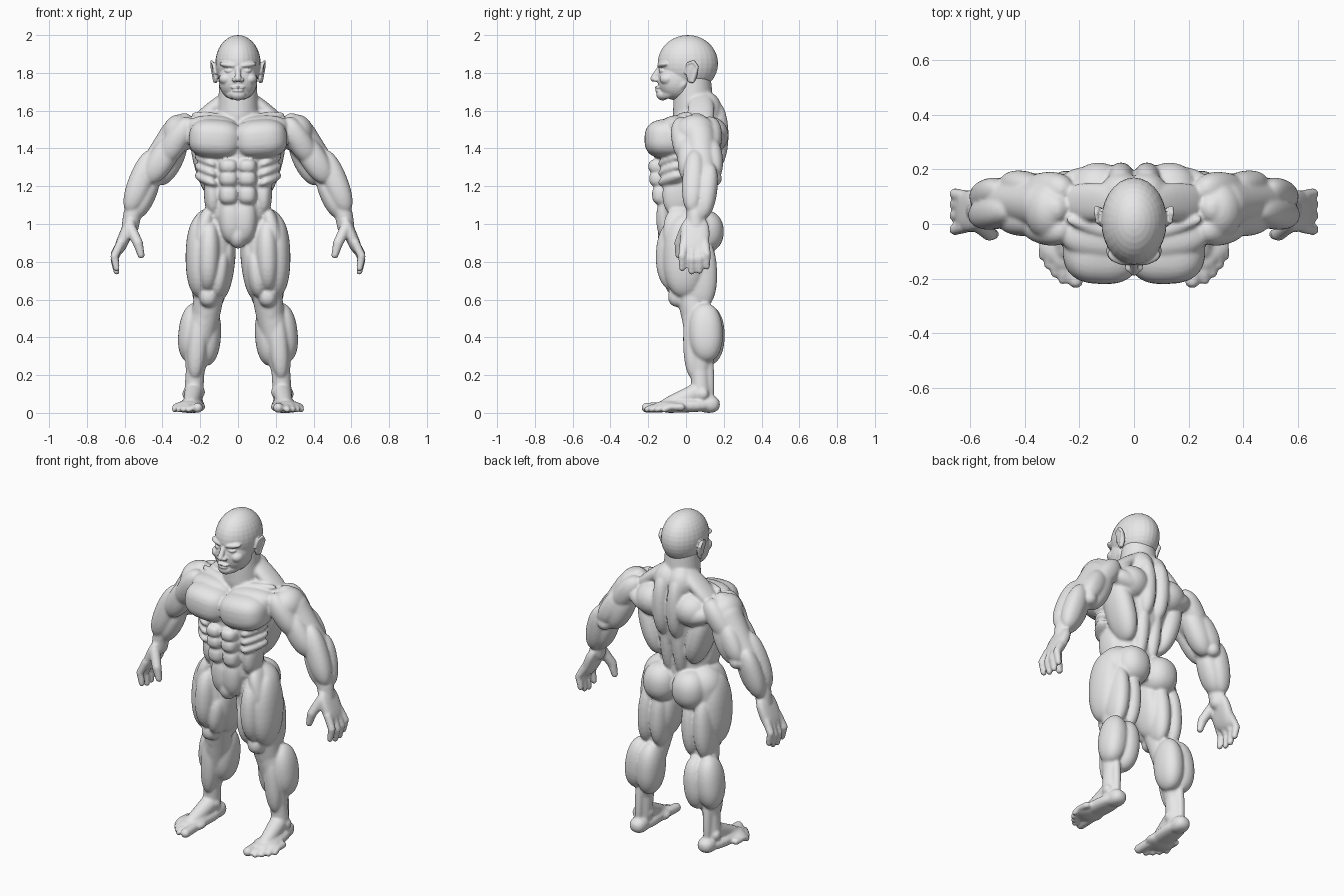
import bpy
import bmesh
import math
from mathutils import Matrix, Vector

cube = bpy.data.objects.get("Cube")
if cube:
    bpy.data.objects.remove(cube, do_unlink=True)

FRONT, SIDE, UP = Vector((0, -1, 0)), Vector((1, 0, 0)), Vector((0, 0, 1))
CENTIMETRE = 0.01

skin = bpy.data.materials.new("plain_grey")
skin.use_nodes = True
skin.diffuse_color = (0.8, 0.8, 0.8, 1)
skin.node_tree.nodes["Principled BSDF"].inputs["Base Color"].default_value = skin.diffuse_color


def pillow(bm, matrix, full):
    """Unit ball, squared off when full is below one, placed by the matrix."""
    verts = bmesh.ops.create_uvsphere(bm, u_segments=28, v_segments=18, radius=1)["verts"]
    for v in verts:
        v.co = matrix @ Vector([math.copysign(abs(c) ** full, c) for c in v.co])


def blob(bm, centre, radii, full=1):
    pillow(bm, Matrix.Translation(centre) @ Matrix.Diagonal((*radii, 1)), full)


def muscle(bm, start, end, width, depth, out=FRONT, full=0.9):
    """Belly stretched from start to end, its depth measured along out."""
    start, end = Vector(start), Vector(end)
    axis = (end - start).normalized()
    deep = (out - axis * out.dot(axis)).normalized()
    wide = deep.cross(axis)
    half = (end - start).length / 2
    matrix = Matrix((wide * width, deep * depth, axis * half)).transposed().to_4x4()
    matrix.translation = (start + end) / 2
    pillow(bm, matrix, full)


def limb(bm, *joints):
    """Round tapered tube through joints given as x, y, z, radius."""
    for x, y, z, r in joints:
        blob(bm, (x, y, z), (r, r, r))
    for first, last in zip(joints, joints[1:]):
        a, b = Vector(first[:3]), Vector(last[:3])
        turn = (b - a).to_track_quat("Z", "Y").to_matrix().to_4x4()
        bmesh.ops.create_cone(bm, cap_ends=True, segments=28, radius1=first[3], radius2=last[3],
                              depth=(b - a).length, matrix=Matrix.Translation((a + b) / 2) @ turn)


def loft(bm, rings, sides=40):
    """Skin over level ellipses given as z, y, half width, half depth."""
    loops = []
    for z, y, rx, ry in rings:
        angles = [math.tau * i / sides for i in range(sides)]
        loops.append([bm.verts.new((rx * math.cos(t), y + ry * math.sin(t), z)) for t in angles])
    for low, high in zip(loops, loops[1:]):
        for i in range(sides):
            j = (i + 1) % sides
            bm.faces.new((low[i], low[j], high[j], high[i]))
    bm.faces.new(loops[0][::-1])
    bm.faces.new(loops[-1])


def finish(bm, name, voxel, passes):
    """Mirror the left half, fuse it into one skin and soften it."""
    bmesh.ops.scale(bm, vec=Vector((1, 1, 1)) * CENTIMETRE, verts=bm.verts)
    bmesh.ops.recalc_face_normals(bm, faces=bm.faces)
    mesh = bpy.data.meshes.new(name)
    bm.to_mesh(mesh)
    bm.free()
    mesh.materials.append(skin)
    obj = bpy.data.objects.new(name, mesh)
    bpy.context.scene.collection.objects.link(obj)
    mirror = obj.modifiers.new("Mirror", "MIRROR")
    mirror.use_mirror_merge = False
    remesh = obj.modifiers.new("Fuse", "REMESH")
    remesh.mode = "VOXEL"
    remesh.voxel_size = voxel
    remesh.use_smooth_shade = True
    soften = obj.modifiers.new("Soften", "SMOOTH")
    soften.factor = 0.5
    soften.iterations = passes


def build_torso(bm):
    loft(bm, ((90, 1, 10, 11), (104, -1, 16, 13), (114, -1, 16, 13), (126, 0, 18, 16),
              (140, 1, 23, 17), (152, 5, 24, 13), (160, 7, 14, 9), (168, 5, 9, 8)))
    limb(bm, (0, 4, 158, 11), (0, 3.5, 176, 9.8))                           # neck
    muscle(bm, (8, 1, 176), (1.5, -5, 156), 2.5, 3)                         # neck cord
    muscle(bm, (-2.5, -9, 144), (26, -8, 146), 10.5, 13.5, full=0.75)       # chest
    muscle(bm, (0, -7, 151), (27, -3, 152), 6, 8)                           # upper chest
    muscle(bm, (2, -5, 156), (25, 2, 158), 2, 2.5)                          # collar bone
    for z, y, high in ((130.5, -13.5, 4), (124, -13, 4.5), (115.5, -11.5, 5.5)):
        blob(bm, (4.9, y, z), (5, 6.5, high), 0.75)                         # stomach blocks
    muscle(bm, (4, -9.5, 115), (3, -9, 90), 6.5, 6.5)                       # lower belly
    muscle(bm, (14, -5, 126), (13, -4, 104), 4.5, 8)                        # waist side
    for z in (123, 128, 133):
        muscle(bm, (12, -14, z - 2), (22, -2, z + 3), 2.6, 4)               # rib muscles
    muscle(bm, (22, 7, 150), (11, 8, 112), 6.5, 10)                         # broad back
    blob(bm, (13, 12, 147), (11, 10.5, 10))                                 # shoulder blade
    muscle(bm, (7, 15, 142), (28, 12, 148), 5.5, 7.5)                       # blade muscle
    muscle(bm, (5, 14, 166), (4.5, 14, 128), 5.5, 8.5)                      # middle back
    muscle(bm, (4.5, 12, 146), (4, 8, 102), 4.5, 6.5)                       # lower back
    muscle(bm, (3, 8, 170), (28, 8, 149), 3.8, 7)                           # neck slope
    blob(bm, (4.5, 11, 160), (8, 8, 10))                                    # neck base
    blob(bm, (0, -9, 94), (5, 6, 7))                                        # groin
    blob(bm, (9.8, 9, 96), (10.3, 11, 11.5), 0.9)                           # buttock
    blob(bm, (15, 4, 98), (7, 9, 10))                                       # hip


def build_arm(bm):
    blob(bm, (31, 5, 148), (9, 11, 10))                                     # shoulder core
    muscle(bm, (25, -3, 156), (40, 2, 132), 6.5, 7)                         # front shoulder
    muscle(bm, (26, 5, 158), (42, 8, 132), 7, 8)                            # side shoulder
    muscle(bm, (24, 13, 156), (40, 11, 134), 6.5, 7)                        # rear shoulder
    limb(bm, (33, 7, 146, 9), (47, 9, 126, 7.5), (56, 5, 105, 4.8), (57, 5, 99, 4.6))
    muscle(bm, (32, 1, 147), (48, 2, 122), 7, 6)                            # biceps
    muscle(bm, (30, 11, 148), (43, 12, 121), 7.5, 7)                        # inner triceps
    muscle(bm, (35, 13, 145), (47, 15, 124), 6, 5.5)                        # outer triceps
    blob(bm, (45, 15, 124), (4, 4, 4))                                      # elbow
    muscle(bm, (45, 5, 139), (58, 3, 106), 6.5, 6)                          # outer forearm
    muscle(bm, (44, 8, 128), (55, 6, 103), 6, 7)                            # inner forearm
    muscle(bm, (49, 13, 132), (57, 9, 103), 6, 5.5)                         # rear forearm
    muscle(bm, (55.5, 5, 104), (64, 4.5, 84), 7.7, 3.3, SIDE, 0.75)         # palm
    for y, tip in ((-2, 76.5), (3, 74.8), (7.2, 75.2), (11, 77.5)):
        base = 0.85 * y + 0.7
        limb(bm, (62, base, 90, 2.4), (65.5, y, tip + 6.5, 2.1), (64.3, y, tip, 1.7))
    limb(bm, (57, 0, 98, 3), (53, -3.5, 90, 2.7), (51.3, -3.8, 83.5, 1.9))  # thumb


def build_leg(bm):
    limb(bm, (13, 2, 97, 12), (15, 0, 80, 12), (15.5, 3, 62, 8), (17, 5, 52, 7.5),
         (20.5, 8, 40, 8.5), (22.7, 7.5, 22, 5), (23.5, 8, 9, 5))
    muscle(bm, (15, -4, 103), (16, -5, 64), 6.5, 11.5)                      # front thigh
    muscle(bm, (19.5, 0, 105), (20, -1, 61), 8, 11.5)                       # outer thigh
    muscle(bm, (8, -3, 88), (11.5, -4, 61), 5, 8.5)                         # inner teardrop
    muscle(bm, (5, 0, 97), (9.5, 4, 60), 5.5, 10)                           # inner thigh
    muscle(bm, (15, -4, 109), (22, -4, 84), 4.5, 8)                         # hip front
    muscle(bm, (18, 7, 94), (20, 8, 55), 5.5, 9)                            # outer hamstring
    muscle(bm, (10, 7, 93), (11.5, 8, 55), 5.5, 9)                          # inner hamstring
    blob(bm, (15.7, -4, 61.5), (4.8, 5.5, 5.5), 0.9)                        # kneecap
    muscle(bm, (16, -1, 60), (18, 2, 46), 3, 3.5)                           # knee tendon
    muscle(bm, (22.5, 10, 58), (26, 11, 27), 7.3, 9)                        # outer calf
    muscle(bm, (15, 11, 57), (17, 11, 25), 7, 9.5)                          # inner calf
    muscle(bm, (20, 3, 55), (23, 4, 18), 5, 5)                              # shin
    muscle(bm, (23, 11, 36), (23.5, 12, 2), 2.6, 3.5)                       # heel tendon
    blob(bm, (19.8, 7, 11), (2.3, 3, 3))                                    # inner ankle
    blob(bm, (27.2, 9, 10), (2.3, 3, 3))                                    # outer ankle
    blob(bm, (23.2, 12, 4.5), (5, 6, 4.5), 0.85)                            # heel
    muscle(bm, (23, 15, 4), (26, -17, 3.5), 6.5, 3.5, UP, 0.8)              # sole
    limb(bm, (23.5, 5, 10.5, 5), (25, -9, 4.5, 4))                          # instep
    blob(bm, (25.7, -8, 3.2), (8.4, 7, 3.2), 0.9)                           # ball of foot
    limb(bm, (21.5, -12, 3, 2.8), (21.3, -20.8, 2.7, 2.7))                  # big toe
    for x, y in ((26, -20.5), (28.8, -18), (31.3, -15), (33.4, -11.5)):
        limb(bm, (x - 1, y + 9, 3, 2), (x - 0.2, y + 3, 3.2, 1.6), (x, y, 1.8, 1.7))


def build_head(bm):
    blob(bm, (0, 1, 185), (12, 16, 15))                                     # skull
    blob(bm, (0, -4.5, 176.5), (10.3, 10.5, 11), 0.9)                       # face
    muscle(bm, (9.5, 0, 175), (2, -13, 167), 3, 2.5, SIDE)                  # jaw line
    blob(bm, (0, -12.3, 168.6), (4.3, 3.4, 3.2))                            # chin
    muscle(bm, (0.5, -13.8, 183.6), (9.5, -10.5, 184.8), 1.5, 2.6)          # brow
    blob(bm, (6.5, -9.8, 176.8), (3.6, 4.2, 3.2))                           # cheek
    blob(bm, (4.6, -11.8, 181), (2.3, 2.6, 1.3))                            # eye
    muscle(bm, (2.2, -13.6, 181.3), (7.2, -12, 181.3), 0.6, 1.4)            # eyelid
    limb(bm, (0, -14, 182.5, 1.3), (0, -17.2, 177, 1.7))                    # nose
    blob(bm, (1.8, -15.8, 176.4), (1.5, 1.8, 1.2))                          # nostril
    blob(bm, (0, -14.6, 172.3), (3.8, 2, 0.8))                              # upper lip
    blob(bm, (0, -14.4, 170.6), (3.1, 2, 0.9))                              # lower lip
    muscle(bm, (11.4, 2.5, 174.5), (13.4, 4, 186), 3, 1.1, SIDE)            # ear
    limb(bm, (12, -0.3, 180, 0.7), (13.4, 0.8, 185, 0.7), (13.9, 4, 186, 0.8),
         (13.8, 6, 183, 0.8), (12.4, 3.5, 175.5, 0.9))                      # ear rim


body = bmesh.new()
build_torso(body)
build_arm(body)
build_leg(body)
finish(body, "body", 0.008, 4)

head = bmesh.new()
build_head(head)
finish(head, "head", 0.005, 2)
